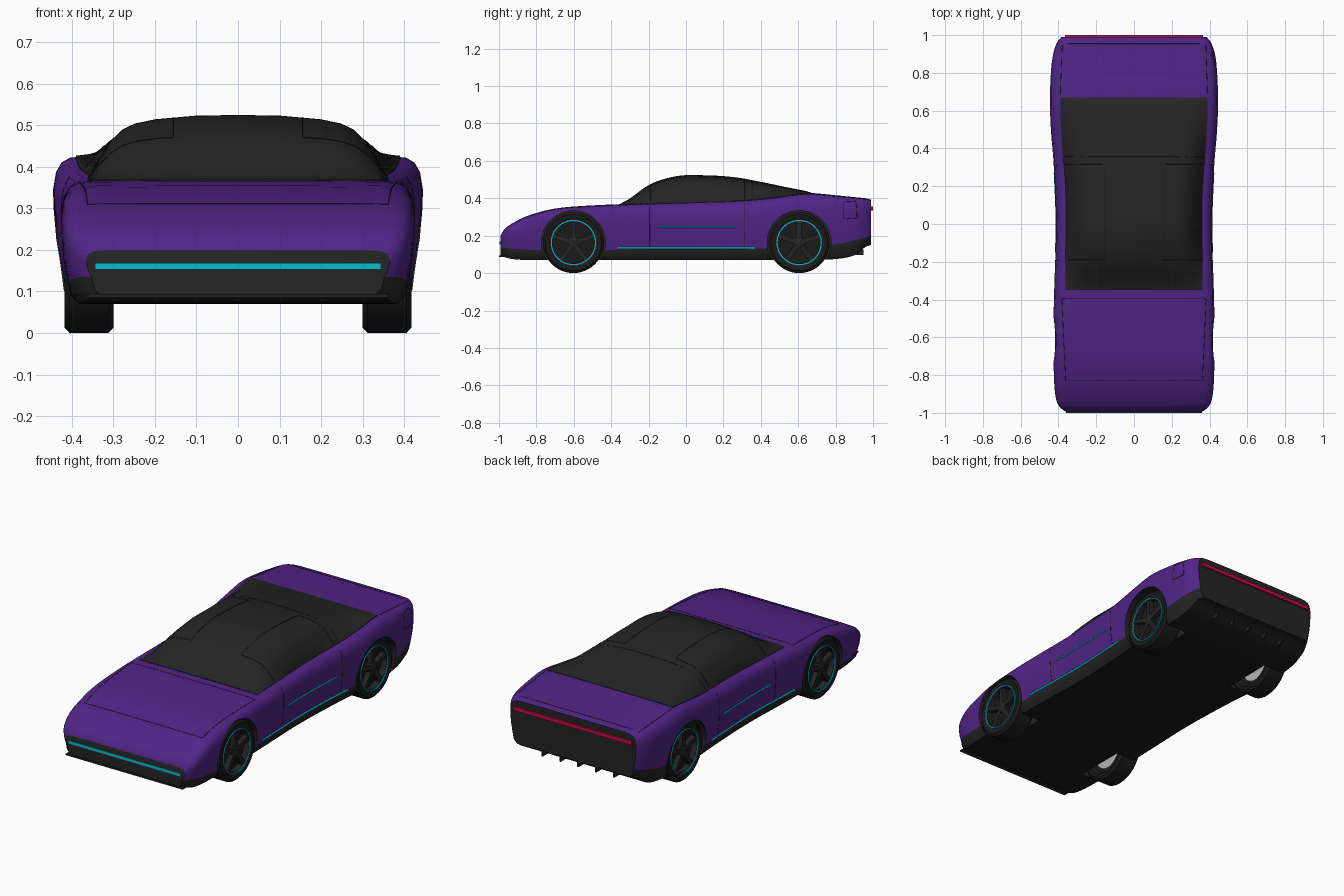
import bpy, bmesh, math
from mathutils import Vector, Matrix

cube = bpy.data.objects.get("Cube")
if cube:
    bpy.data.objects.remove(cube, do_unlink=True)


def material(name, r, g, b):
    m = bpy.data.materials.new(name)
    m.use_nodes = True
    m.diffuse_color = (r, g, b, 1)
    m.node_tree.nodes["Principled BSDF"].inputs["Base Color"].default_value = (r, g, b, 1)
    return m


PURPLE = material("purple paint", .082, .018, .24)
DARK = material("dark trim", .018, .018, .018)
BLACK = material("black rubber", .011, .011, .011)
CYAN = material("cyan light", .003, .5, .62)
RED = material("red light", .55, .004, .06)
GREY = material("grey metal", .45, .45, .45)


def finish(name, bm, mats, smooth=True, angle=35):
    bmesh.ops.remove_doubles(bm, verts=bm.verts, dist=1e-5)
    bmesh.ops.recalc_face_normals(bm, faces=bm.faces)
    mesh = bpy.data.meshes.new(name)
    bm.to_mesh(mesh)
    bm.free()
    for m in mats:
        mesh.materials.append(m)
    ob = bpy.data.objects.new(name, mesh)
    bpy.context.collection.objects.link(ob)
    if smooth:
        select(ob)
        bpy.ops.object.shade_smooth_by_angle(angle=math.radians(angle))
    return ob


def select(ob):
    bpy.ops.object.select_all(action='DESELECT')
    ob.select_set(True)
    bpy.context.view_layer.objects.active = ob


def interp(keys, y):
    """Smooth curve through rows of (y, value, value...)."""
    i = max(0, min(len(keys) - 2, sum(k[0] <= y for k in keys) - 1))
    a, b = keys[i], keys[i + 1]
    p, q = keys[max(i - 1, 0)], keys[min(i + 2, len(keys) - 1)]
    d = b[0] - a[0]
    t = (y - a[0]) / d
    out = []
    for c in range(1, len(a)):
        m0 = (b[c] - p[c]) / (b[0] - p[0]) * d
        m1 = (q[c] - a[c]) / (q[0] - a[0]) * d
        out.append((2*t**3 - 3*t*t + 1) * a[c] + (t**3 - 2*t*t + t) * m0
                   + (3*t*t - 2*t**3) * b[c] + (t**3 - t*t) * m1)
    return out


def loft(name, keys, section, mats, rule, cap, steps=4):
    """Skin mirrored half sections placed along y."""
    ys = [a[0] + (b[0] - a[0]) * s / steps for a, b in zip(keys, keys[1:]) for s in range(steps)]
    ys.append(keys[-1][0])
    bm = bmesh.new()
    rings = []
    for y in ys:
        half = section(y)
        ring = half + [(-x, z) for x, z in half[-2:0:-1]]
        rings.append([bm.verts.new((x, y, z)) for x, z in ring])
    n = len(rings[0])
    for r, s in zip(rings, rings[1:]):
        for j in range(n):
            f = bm.faces.new((r[j], r[(j + 1) % n], s[(j + 1) % n], s[j]))
            f.material_index = rule(min(j, n - 1 - j))
    for r in (rings[0], rings[-1]):
        bm.faces.new(r).material_index = cap
    return finish(name, bm, mats)


# Body: rows of y, half width, floor, sill line, deck
BODY = [(-.992, .365, .09, .135, .2), (-.97, .393, .085, .135, .235), (-.93, .412, .075, .13, .265),
        (-.85, .422, .07, .125, .305), (-.7, .426, .07, .12, .345), (-.5, .426, .07, .12, .362),
        (-.3, .421, .07, .125, .37), (0, .412, .07, .13, .38), (.3, .424, .07, .13, .39),
        (.5, .44, .07, .135, .41), (.65, .445, .07, .14, .428), (.8, .44, .075, .155, .416),
        (.9, .428, .095, .175, .406), (.96, .408, .14, .19, .4), (.99, .385, .15, .2, .392)]
LOWER = [(0, 0), (.9, 0), (.95, .4)]
UPPER = [(.965, 0), (.99, .28), (1, .55), (1, .72), (.985, .86), (.955, .94),
         (.91, .98), (.8, .995), (.4, 1), (0, 1)]


def body_section(y):
    w, floor, sill, deck = interp(BODY, y)
    return ([(w * a, floor + (sill - floor) * b) for a, b in LOWER]
            + [(w * a, sill + (deck - sill) * b) for a, b in UPPER])


body = loft("body", BODY, body_section, [PURPLE, DARK, BLACK],
            lambda k: 2 if k == 0 else 1 if k < 3 else 0, 1)

# Canopy: rows of y, half width, height above the deck
CANOPY = [(-.35, .362, .004), (-.3, .362, .03), (-.2, .362, .098), (-.1, .361, .132), (0, .36, .145),
          (.1, .36, .141), (.2, .363, .134), (.3, .37, .118), (.4, .38, .09), (.5, .386, .058),
          (.6, .39, .024), (.67, .39, .003)]
DOME = [(1, 0), (.92, .32), (.86, .55), (.78, .75), (.69, .86), (.55, .93), (.28, .99), (0, 1)]


def canopy_section(y):
    w, h = interp(CANOPY, y)
    base = interp(BODY, y)[3] - .001
    return [(0, base - .02), (w, base - .02)] + [(w * a, base + h * b) for a, b in DOME]


canopy = loft("canopy", CANOPY, canopy_section, [DARK], lambda k: 0, 0)


def lathe(name, profile, mats, x_sign, y, z, seg=48, closed=True):
    """Turn a profile of (x, radius) around the axle."""
    bm = bmesh.new()
    rings = [[bm.verts.new((x * x_sign, y + r * math.cos(t), z + r * math.sin(t)))
              for t in (2 * math.pi * i / seg for i in range(seg))] for x, r in profile]
    pairs = list(zip(rings, rings[1:])) + ([(rings[-1], rings[0])] if closed else [])
    for a, b in pairs:
        for i in range(seg):
            k = (i + 1) % seg
            bm.faces.new((a[i], a[k], b[k], b[i]))
    for f in bm.faces:
        f.material_index = len(mats) - 1
    return finish(name, bm, mats)


def box(name, centre, size, mat, turn=None):
    bm = bmesh.new()
    bmesh.ops.create_cube(bm, size=1, matrix=Matrix.Translation(centre) @ (turn or Matrix())
                          @ Matrix.Diagonal((*size, 1)))
    return finish(name, bm, [mat], smooth=False)


# Wheels and arches
HUB_Z = .163
for end, y in (("front", -.602), ("rear", .605)):
    for side, s in (("left", 1), ("right", -1)):
        tag = f"{end}_{side}_"
        cutter = lathe(tag + "arch_cutter", [(.27, 0), (.27, .171), (.6, .171), (.6, 0)],
                       [PURPLE, DARK], s, y, HUB_Z, closed=False)
        mod = body.modifiers.new("arch", 'BOOLEAN')
        mod.operation, mod.object, mod.solver = 'DIFFERENCE', cutter, 'EXACT'
        select(body)
        bpy.ops.object.modifier_apply(modifier=mod.name)
        bpy.data.objects.remove(cutter, do_unlink=True)
        lathe(tag + "tyre", [(.31, .124), (.30, .135), (.30, .15), (.312, .163), (.406, .163),
                             (.418, .15), (.418, .132), (.412, .122)], [BLACK], s, y, HUB_Z)
        lathe(tag + "rim_barrel", [(.31, .125), (.413, .125), (.413, .112), (.31, .112)],
              [DARK], s, y, HUB_Z)
        lathe(tag + "light_ring", [(.41, .121), (.418, .121), (.418, .115), (.41, .115)],
              [CYAN], s, y, HUB_Z)
        lathe(tag + "wheel_back", [(.37, 0), (.37, .113), (.38, .113), (.38, 0)],
              [BLACK], s, y, HUB_Z, closed=False)
        lathe(tag + "brake_disc", [(.325, 0), (.325, .095), (.35, .095), (.35, 0)],
              [GREY], s, y, HUB_Z, closed=False)
        lathe(tag + "hub", [(.26, 0), (.26, .03), (.41, .03), (.414, .024), (.414, 0)],
              [DARK], s, y, HUB_Z, closed=False)
        for i in range(5):
            spin = Matrix.Rotation(math.tau * i / 5, 4, 'X')
            mid = Vector((s * .397, y, HUB_Z)) + spin @ Vector((0, 0, .068))
            box(tag + f"spoke_{i + 1}", mid, (.028, .026, .1), DARK, spin)

select(body)
bpy.ops.object.shade_smooth_by_angle(angle=math.radians(35))
bpy.context.view_layer.update()


def trace(name, corners, target, mat, radius=.0014, axis='top', side=1):
    """Lay a thin line on a surface; corners are (x, y) from above or (y, z) from the side."""
    path = []
    for a, b in zip(corners, corners[1:]):
        for i in range(17):
            u, v = (a[c] + (b[c] - a[c]) * i / 16 for c in (0, 1))
            start, way = ((u, v, 2), (0, 0, -1)) if axis == 'top' else ((2 * side, u, v), (-side, 0, 0))
            hit, spot, _, _ = target.ray_cast(start, way)
            if hit:
                path.append(spot)
    curve = bpy.data.curves.new(name, 'CURVE')
    curve.dimensions, curve.bevel_depth, curve.bevel_resolution = '3D', radius, 1
    curve.use_fill_caps = True
    spline = curve.splines.new('POLY')
    spline.points.add(len(path) - 1)
    for p, co in zip(spline.points, path):
        p.co = (*co, 1)
    ob = bpy.data.objects.new(name, curve)
    bpy.context.collection.objects.link(ob)
    curve.materials.append(mat)
    select(ob)
    bpy.ops.object.convert(target='MESH')


# Panel seams and side light strips
trace("hood_seam", [(-.362, -.83), (.362, -.83), (.382, -.395), (-.382, -.395), (-.362, -.83)], body, BLACK)
trace("tail_deck_seam", [(-.39, .68), (-.38, .955), (.38, .955), (.39, .68)], body, BLACK)
trace("rear_window_seam", [(-.37, .355), (.37, .355)], canopy, BLACK)
for side, s in (("left", 1), ("right", -1)):
    trace(side + "_roof_seam", [(s * .355, -.19), (s * .155, -.19), (s * .155, .315), (s * .365, .315)],
          canopy, BLACK)
    for part, y in (("front", -.193), ("rear", .312)):
        trace(f"{side}_door_{part}_seam", [(y, .375), (y, .14)], body, BLACK, axis='side', side=s)
    trace(side + "_door_light", [(-.15, .245), (.27, .245)], body, CYAN, .0045, 'side', s)
    trace(side + "_sill_light", [(-.37, .134), (.37, .134)], body, CYAN, .006, 'side', s)
trace("charge_flap_seam", [(.84, .29), (.84, .38), (.91, .385), (.915, .295), (.84, .29)],
      body, BLACK, axis='side', side=1)

# Nose and tail details
box("front_light_bar", (0, -.993, .161), (.69, .006, .016), CYAN)
box("splitter", (0, -.95, .09), (.72, .1, .008), DARK)
box("tail_light_bar", (0, .993, .345), (.73, .014, .02), RED)
for i in range(-2, 3):
    box(f"diffuser_fin_{i + 3}", (i * .11, .92, .112), (.008, .06, .03), DARK)
